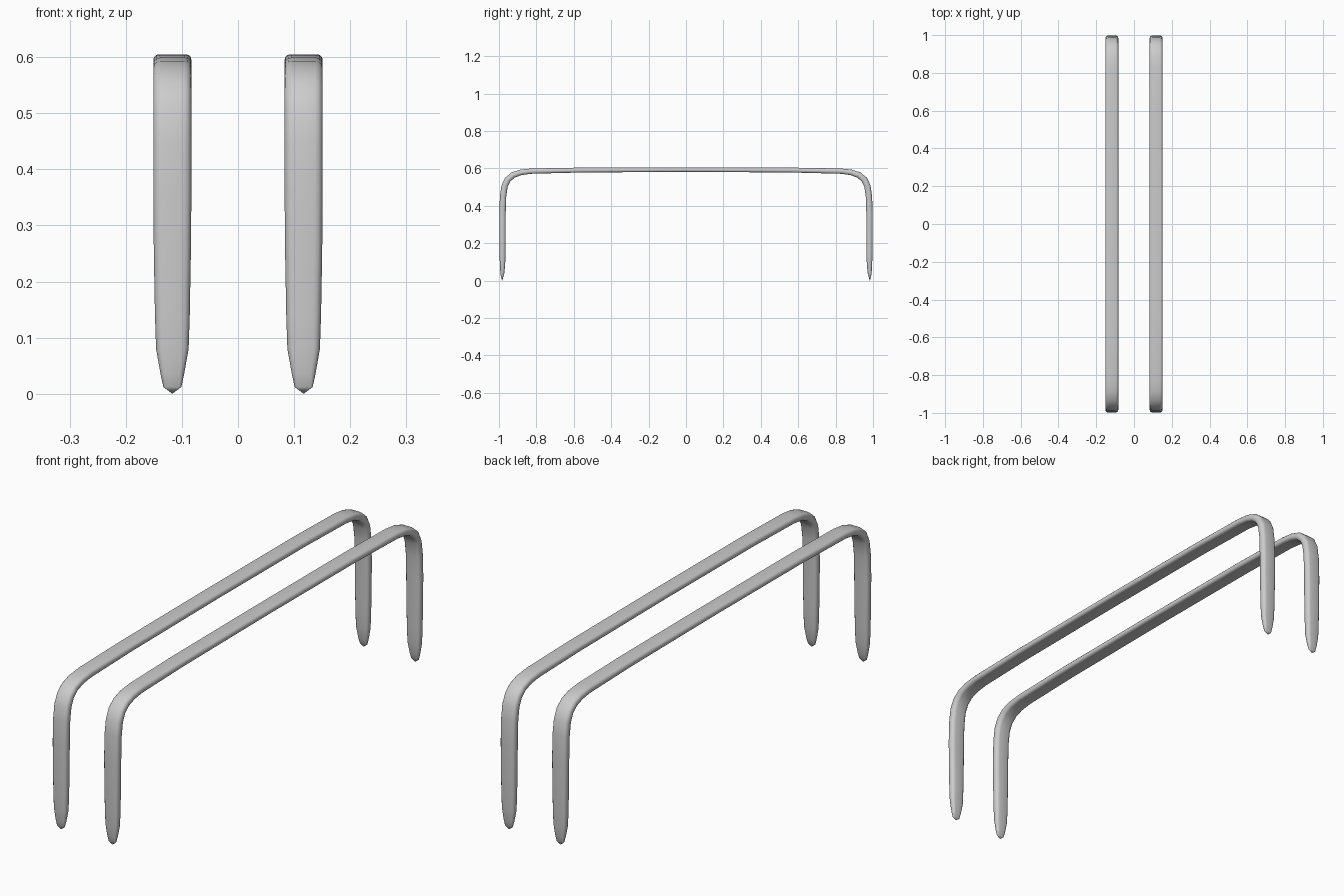
import bpy
import bmesh
import math
from mathutils import Vector

cube = bpy.data.objects.get("Cube")
if cube:
    bpy.data.objects.remove(cube, do_unlink=True)

# Metal colour
metal = bpy.data.materials.new("plain grey metal")
metal.use_nodes = True
grey = (0.6, 0.6, 0.6, 1)
metal.diffuse_color = grey
metal.node_tree.nodes["Principled BSDF"].inputs["Base Color"].default_value = grey

# Half of the bent wire, tip to middle: y, z, half thickness, half width
HALF = [
    (0.983, 0.012, 0.004, 0.016),
    (0.982, 0.035, 0.010, 0.021),
    (0.981, 0.080, 0.014, 0.029),
    (0.981, 0.140, 0.016, 0.031),
    (0.981, 0.250, 0.017, 0.033),
    (0.981, 0.360, 0.017, 0.034),
    (0.978, 0.450, 0.017, 0.034),
    (0.970, 0.505, 0.017, 0.034),
    (0.953, 0.540, 0.017, 0.034),
    (0.925, 0.564, 0.016, 0.034),
    (0.885, 0.578, 0.015, 0.034),
    (0.830, 0.585, 0.014, 0.034),
    (0.560, 0.591, 0.013, 0.034),
    (0.000, 0.593, 0.012, 0.034),
]
PATH = HALF + [(-y, z, t, w) for y, z, t, w in reversed(HALF[:-1])]


def section(half_w, half_t):
    """Rounded rectangle outline, four points per corner."""
    r = min(half_w, half_t) * 0.85
    pts = []
    for k, (sx, st) in enumerate([(1, 1), (-1, 1), (-1, -1), (1, -1)]):
        for i in range(4):
            a = math.pi / 2 * (k + i / 3)
            pts.append((sx * (half_w - r) + r * math.cos(a),
                        st * (half_t - r) + r * math.sin(a)))
    return pts


def build_staple(name, x):
    bm = bmesh.new()
    rings = []
    for i, (y, z, t, w) in enumerate(PATH):
        before, after = PATH[max(i - 1, 0)], PATH[min(i + 1, len(PATH) - 1)]
        along = Vector((0, after[0] - before[0], after[1] - before[1])).normalized()
        across = along.cross(Vector((1, 0, 0)))
        centre = Vector((x, y, z))
        rings.append([bm.verts.new(centre + Vector((u, 0, 0)) + across * v)
                      for u, v in section(w, t)])
    # Skin between rings
    for a, b in zip(rings, rings[1:]):
        for j in range(len(a)):
            k = (j + 1) % len(a)
            bm.faces.new((a[j], a[k], b[k], b[j]))
    # Pointed tips
    for ring, side in ((rings[0], 1), (rings[-1], -1)):
        point = bm.verts.new((x, side * HALF[0][0], 0))
        for j in range(len(ring)):
            bm.faces.new((ring[j], ring[(j + 1) % len(ring)], point))
    bmesh.ops.recalc_face_normals(bm, faces=bm.faces)
    mesh = bpy.data.meshes.new(name)
    bm.to_mesh(mesh)
    bm.free()
    mesh.materials.append(metal)
    obj = bpy.data.objects.new(name, mesh)
    bpy.context.collection.objects.link(obj)
    bpy.ops.object.select_all(action="DESELECT")
    obj.select_set(True)
    bpy.context.view_layer.objects.active = obj
    bpy.ops.object.shade_smooth_by_angle(angle=math.radians(45))


# Pair of bent bars
build_staple("left_staple", 0.117)
build_staple("right_staple", -0.117)
